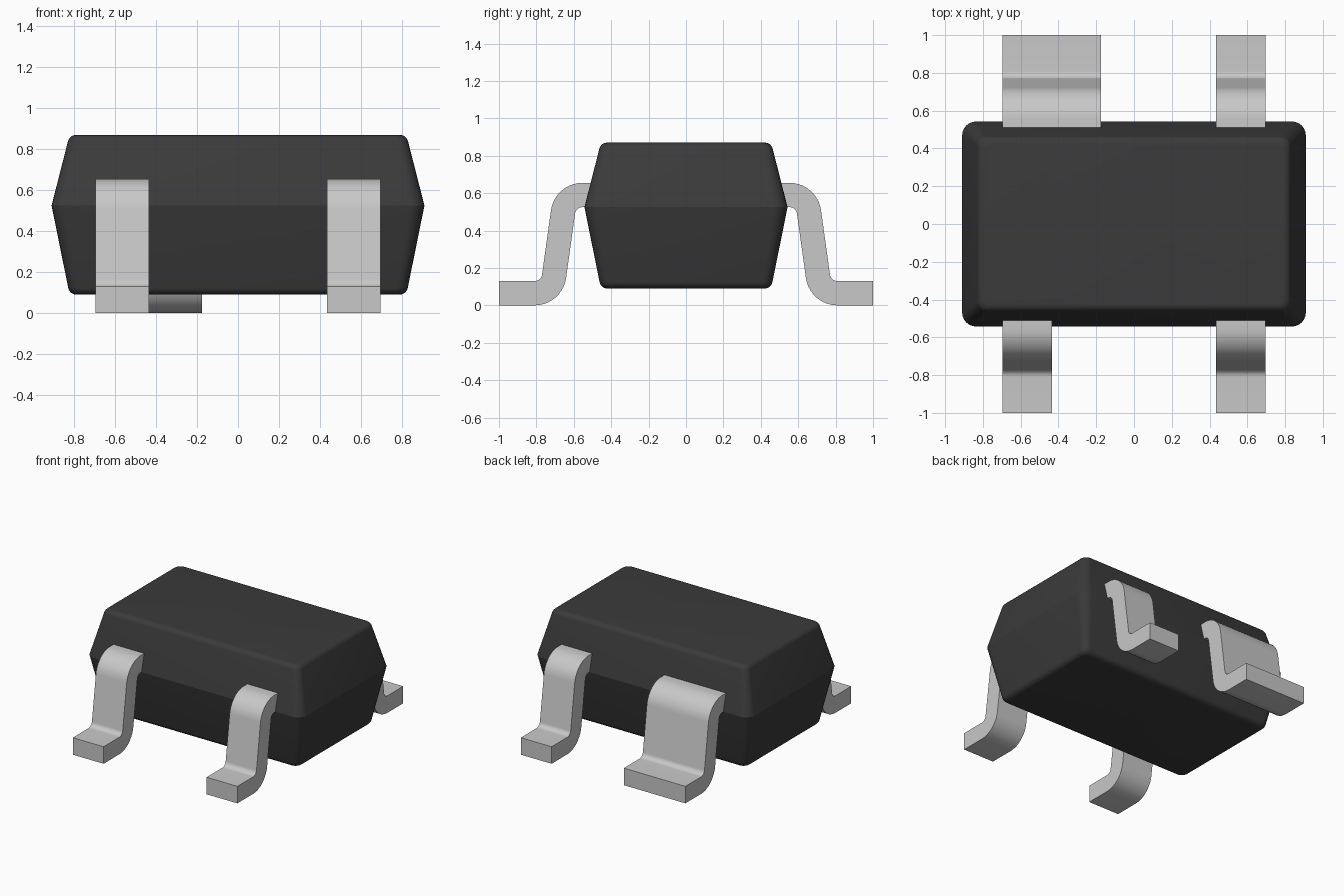
import bpy, bmesh, math
from mathutils import Vector

cube = bpy.data.objects.get("Cube")
if cube:
    bpy.data.objects.remove(cube, do_unlink=True)


def material(name, rgb, roughness):
    m = bpy.data.materials.new(name)
    m.use_nodes = True
    m.diffuse_color = (*rgb, 1)
    bsdf = m.node_tree.nodes["Principled BSDF"]
    bsdf.inputs["Base Color"].default_value = (*rgb, 1)
    bsdf.inputs["Roughness"].default_value = roughness
    return m


BLACK = material("black plastic", (0.043, 0.043, 0.043), 0.6)
METAL = material("tinned metal", (0.58, 0.58, 0.58), 0.5)


def finish(name, bm, mat, angle):
    bmesh.ops.recalc_face_normals(bm, faces=bm.faces)
    mesh = bpy.data.meshes.new(name)
    bm.to_mesh(mesh)
    bm.free()
    mesh.materials.append(mat)
    ob = bpy.data.objects.new(name, mesh)
    bpy.context.collection.objects.link(ob)
    bpy.ops.object.select_all(action='DESELECT')
    ob.select_set(True)
    bpy.context.view_layer.objects.active = ob
    bpy.ops.object.shade_smooth_by_angle(angle=math.radians(angle))
    return ob


# Moulded body: rounded rectangles stacked along a drafted, filleted profile
WAIST_Z, TOP_Z, BOTTOM_Z = 0.525, 0.87, 0.09
HALF_X, HALF_Y, FILLET, SEGS = 0.91, 0.543, 0.042, 6


def half_profile(height, draft=0.088):
    """(inset, height above the waist) from the waist up to the flat cap."""
    slope = draft / height
    a = math.atan(slope)
    z0 = height - FILLET + FILLET * math.sin(a)
    centre = slope * z0 + FILLET * math.cos(a)
    steps = [a + (math.pi / 2 - a) * i / SEGS for i in range(SEGS + 1)]
    return [(centre - FILLET * math.cos(p), height - FILLET + FILLET * math.sin(p))
            for p in steps]


def ring(bm, inset, z):
    r = max(0.03, 0.075 - 0.3 * inset)
    cx, cy = HALF_X - inset - r, HALF_Y - inset - r
    verts = []
    for q, (sx, sy) in enumerate([(1, 1), (-1, 1), (-1, -1), (1, -1)]):
        for i in range(SEGS + 1):
            t = math.pi / 2 * (q + i / SEGS)
            verts.append(bm.verts.new((sx * cx + r * math.cos(t),
                                       sy * cy + r * math.sin(t), z)))
    return verts


lower = [(e, WAIST_Z - h) for e, h in half_profile(WAIST_Z - BOTTOM_Z)]
upper = [(e, WAIST_Z + h) for e, h in half_profile(TOP_Z - WAIST_Z)]
bm = bmesh.new()
rings = [ring(bm, e, z) for e, z in lower[::-1] + [(0, WAIST_Z)] + upper]
for a, b in zip(rings, rings[1:]):
    for i in range(len(a)):
        j = (i + 1) % len(a)
        bm.faces.new((a[i], a[j], b[j], b[i]))
bm.faces.new(rings[0][::-1])
bm.faces.new(rings[-1])
finish("body", bm, BLACK, 24)


# Gull-wing leads: a bent strip section swept across its width
THICK, BEND = 0.13, 0.105
PATH = [Vector(p) for p in ((1.0, 0.065), (0.718, 0.065), (0.645, 0.59), (0.5, 0.59))]


def strip_sides():
    """Matching points on the two faces of the strip."""
    left, right = [], []

    def add(p, n):
        left.append(p + n * THICK / 2)
        right.append(p - n * THICK / 2)

    def normal(d):
        return Vector((-d.y, d.x))

    add(PATH[0], normal((PATH[1] - PATH[0]).normalized()))
    for p, c, q in zip(PATH, PATH[1:], PATH[2:]):
        d0, d1 = (c - p).normalized(), (q - c).normalized()
        turn = math.atan2(d0.x * d1.y - d0.y * d1.x, d0.dot(d1))
        sign = math.copysign(1, turn)
        start = c - d0 * BEND * math.tan(abs(turn) / 2)
        n0 = normal(d0)
        centre = start + n0 * sign * BEND
        for i in range(11):
            t = turn * i / 10
            n = n0 * math.cos(t) - d0 * math.sin(t)
            add(centre - n * sign * BEND, n)
    add(PATH[-1], normal((PATH[-1] - PATH[-2]).normalized()))
    return left, right


def lead(name, x0, x1, side):
    left, right = strip_sides()
    bm = bmesh.new()
    rows = [[bm.verts.new((x, side * p.x, p.y)) for x, p in
             ((x0, a), (x1, a), (x1, b), (x0, b))] for a, b in zip(left, right)]
    for a, b in zip(rows, rows[1:]):
        for i in range(4):
            j = (i + 1) % 4
            bm.faces.new((a[i], a[j], b[j], b[i]))
    bm.faces.new(rows[0])
    bm.faces.new(rows[-1])
    finish(name, bm, METAL, 30)


lead("front_right_lead", -0.695, -0.435, -1)
lead("front_left_lead", 0.435, 0.695, -1)
lead("back_right_wide_lead", -0.695, -0.175, 1)
lead("back_left_lead", 0.435, 0.695, 1)
